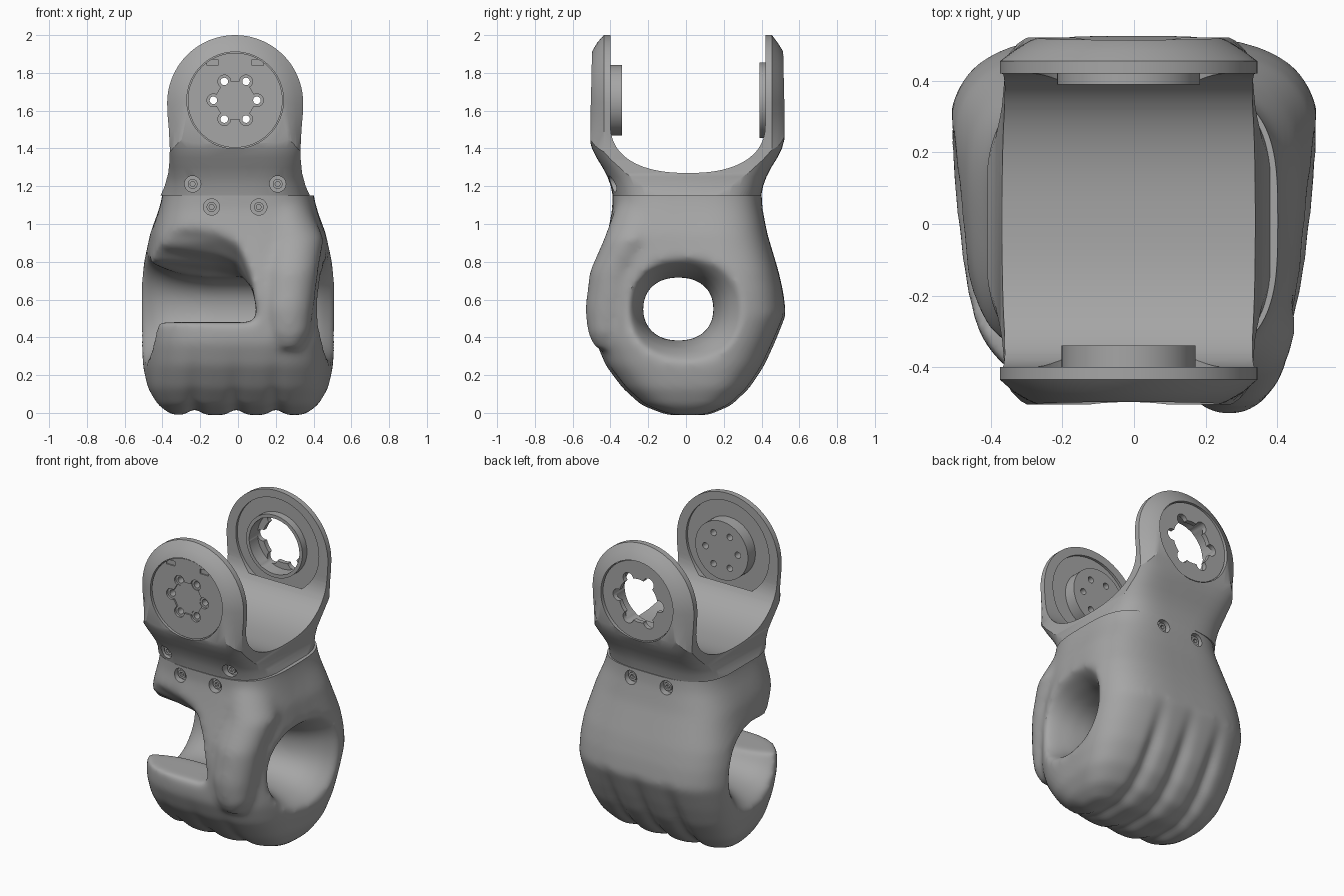
import bpy, bmesh
from math import sin, cos, pi, exp, radians
from mathutils import Vector

if "Cube" in bpy.data.objects:
    bpy.data.objects.remove(bpy.data.objects["Cube"])

grey = bpy.data.materials.new("plain grey")
grey.use_nodes = True
grey.diffuse_color = (0.38, 0.38, 0.38, 1)
grey.node_tree.nodes["Principled BSDF"].inputs["Base Color"].default_value = (0.38, 0.38, 0.38, 1)

CX, CZ = -0.015, 1.655     # joint axis of the bracket


def loft(name, rings):
    """Skin a closed solid through rings with equal point counts."""
    bm = bmesh.new()
    rows = [[bm.verts.new(p) for p in ring] for ring in rings]
    n = len(rows[0])
    for a, b in zip(rows, rows[1:]):
        for i in range(n):
            j = (i + 1) % n
            bm.faces.new((a[i], a[j], b[j], b[i]))
    bm.faces.new(rows[0])
    bm.faces.new(rows[-1])
    bmesh.ops.recalc_face_normals(bm, faces=bm.faces)
    mesh = bpy.data.meshes.new(name)
    bm.to_mesh(mesh)
    bm.free()
    mesh.materials.append(grey)
    obj = bpy.data.objects.new(name, mesh)
    bpy.context.scene.collection.objects.link(obj)
    return obj


def turned(name, x, z, steps, n=64):
    """Solid of revolution about a y-directed axis; steps are (y, radius)."""
    return loft(name, [[(x + r * cos(2 * pi * i / n), y, z + r * sin(2 * pi * i / n))
                        for i in range(n)] for y, r in steps])


def rod(x, z, y0, y1, r, n=32):
    return turned("cutter", x, z, [(y0, r), (y1, r)], n)


def block(x0, x1, y0, y1, z0, z1):
    return loft("cutter", [[(x0, y0, z), (x1, y0, z), (x1, y1, z), (x0, y1, z)] for z in (z0, z1)])


def use_modifier(obj, kind, **settings):
    mod = obj.modifiers.new(kind.lower(), kind)
    for key, value in settings.items():
        setattr(mod, key, value)
    bpy.context.view_layer.objects.active = obj
    bpy.ops.object.modifier_apply(modifier=mod.name)


def combine(obj, other, operation="DIFFERENCE"):
    use_modifier(obj, "BOOLEAN", object=other, operation=operation, solver="EXACT")
    bpy.data.objects.remove(other)


def power(v, e):
    return abs(v) ** e * (1 if v >= 0 else -1)


def clamp(v):
    return max(0.0, min(1.0, v))


def oval(z, y0, y1, hx, cx=0.0, n=4.0, count=64):
    """Rounded rectangle in plan."""
    points = []
    for i in range(count):
        a = 2 * pi * i / count
        points.append(Vector((cx + hx * power(cos(a), 2 / n),
                              (y0 + y1) / 2 + (y1 - y0) / 2 * power(sin(a), 2 / n), z)))
    return points


# Fist: solid body, wider at the back of the hand
rings = []
for z, y0, y1, hx in [(-.012, -.1, .12, .38), (.04, -.235, .24, .455), (.13, -.335, .335, .51),
                      (.25, -.425, .415, .535), (.37, -.475, .47, .545), (.52, -.48, .53, .545),
                      (.64, -.475, .515, .545), (.75, -.46, .49, .535), (.95, -.415, .43, .48),
                      (1.08, -.39, .405, .42), (1.15, -.39, .4, .4), (1.25, -.39, .4, .395)]:
    ring = oval(z, y0, y1, hx, n=3.4)
    taper = clamp((1.1 - z) / .3)
    for p in ring:
        p.x *= 1 + taper * (.22 * p.y - .08)
    rings.append(ring)
fist = loft("fist", rings)

# Grip tunnel, flaring like the inside of a ring
turn = [2 * pi * i / 40 for i in range(40)]
flare = [(.17, 1), (.28, 1.08), (.37, 1.22), (.44, 1.42), (.5, 1.7), (.58, 2.2)]
flare = [(-x, s) for x, s in reversed(flare)] + flare
combine(fist, loft("cutter", [[(x, -.04 + .187 * s * power(cos(a), .9),
                                .55 + .168 * s * power(sin(a), .9)) for a in turn]
                              for x, s in flare]))

# Front opening above the finger tips, its roof rising to the front and outer side
opening = [(-.8, .48), (.08, .48), (.1, .53), (.08, .64), (0, .73), (-.1, .755), (-.8, .76)]
combine(fist, loft("cutter", [[(x, y, z + lift * (.6 - 1.4 * x) * (z > .7)) for x, z in opening]
                              for y, lift in [(-.06, -.02), (-.2, .04), (-.3, .11), (-.38, .22), (-.8, .8)]]))

# Thumb running from the wrist down onto the fingers
combine(fist, loft("thumb", [oval(z, cy - ry, cy + ry, rx, cx, 2, 32) for z, cx, cy, rx, ry in [
    (.34, .27, -.43, .06, .05), (.42, .27, -.42, .11, .1), (.55, .265, -.4, .135, .135),
    (.75, .28, -.37, .145, .14), (.92, .295, -.28, .16, .155), (1.1, .23, -.2, .15, .17)]]), "UNION")
use_modifier(fist, "REMESH", mode="VOXEL", voxel_size=.015)
use_modifier(fist, "SMOOTH", factor=.5, iterations=30)

# Grooves between the fingers, fainter on the finger tips
for v in fist.data.vertices:
    x, y, z = v.co
    out = Vector((0, y, z - .5))
    if z < .55 and out.length > .36:
        depth = .027 * clamp((.55 - z) / .3) * clamp(1 + (y + .1) * 2.6)
        depth *= sum(exp(-((x - g) / .045) ** 2) for g in (-.23, -.01, .2))
        v.co -= out.normalized() * depth
combine(fist, block(-1, 1, -1, 1, 1.15, 2))

# Bracket outline, inset towards its outer faces
half = [(.395, 1.1515), (.373, 1.2), (.354, 1.27), (.347, 1.34), (.346, 1.4), (.351, 1.5), (.358, 1.58)]
arc = [(.36 * cos(pi * i / 40), 1.64 + .36 * sin(pi * i / 40)) for i in range(41)]
outline = half + arc + [(-x, z) for x, z in reversed(half)]


def plate_ring(y, s):
    ring = []
    for x, z in outline:
        inset = 1 + (s - 1) * clamp((z - 1.2) / .4)
        ring.append((CX + x * inset, y, z if z < 1.64 else 1.64 + (z - 1.64) * s))
    return ring


bracket = loft("bracket", [plate_ring(y, s) for y, s in [
    (-.505, .7), (-.495, .77), (-.47, .89), (-.435, 1),
    (.455, 1), (.485, .89), (.512, .77), (.522, .7)]])
combine(bracket, loft("cutter", [oval(z, -d, d + .01, w, CX, n, 96) for z, d, w, n in [
    (1.15, .388, .4, 3.4), (1.2, .398, .386, 3.8), (1.25, .416, .38, 4.3), (1.3, .442, .38, 5),
    (1.35, .473, .385, 5.5), (1.4, .498, .395, 6), (1.46, .515, .42, 7), (1.55, .535, .5, 8),
    (1.7, .55, .65, 10), (2.1, .55, .8, 10)]]), "INTERSECT")

# Open cradle between the two plates
cradle = [(.01 + .41 * power(cos(a), .85), 1.53 + .26 * power(sin(a), .85))
          for a in [pi + pi * i / 40 for i in range(41)]] + [(.42, 2.2), (-.4, 2.2)]
combine(bracket, loft("cutter", [[(x, y, z) for y, z in cradle] for x in (-.8, .8)]))
for side, face, seat in ((-1, .4, .45), (1, .42, .465)):
    combine(bracket, rod(CX, CZ, side * (face - .02), side * (face + .016), .295, 64))
    combine(bracket, rod(CX, CZ, side * seat, side * .7, .256, 64))
    combine(bracket, rod(CX, CZ, side * .3, side * .7, .183, 64))

# Front joint disc with inner boss, hexagonal recess and bolt holes
front_disc = turned("front_disc", CX, CZ, [(-.492, .251), (-.44, .251), (-.44, .187), (-.34, .187)])
spots = [(.115 * cos(pi * k / 3), .115 * sin(pi * k / 3)) for k in range(6)]
combine(front_disc, turned("cutter", CX, CZ, [(-.6, .115), (-.482, .115)], 6))
for x, z in spots:
    combine(front_disc, rod(CX + x, CZ + z, -.6, -.478, .034))
    combine(front_disc, rod(CX + x, CZ + z, -.7, -.2, .02, 20))
for tilt in (-1, 1):
    x = CX + .12 * tilt
    combine(front_disc, block(x - .03, x + .03, -.6, -.484, 1.84, 1.87))

# Rear joint ring with a lobed opening
rear_ring = turned("rear_ring", CX, CZ, [(.39, .2), (.455, .2), (.455, .251), (.505, .251)])
combine(rear_ring, rod(CX, CZ, .2, .475, .178, 64))
combine(rear_ring, rod(CX, CZ, .3, .7, .138, 48))
for x, z in spots:
    combine(rear_ring, rod(CX + x * 1.25, CZ + z * 1.25, .3, .7, .037))

# Screw holes and screws around the seam
parts = [fist, bracket, front_disc, rear_ring]
for host, x, z, side, face in [(fist, -.14, 1.09, -1, .385), (fist, .11, 1.09, -1, .385),
                               (fist, -.14, 1.09, 1, .4), (fist, .11, 1.09, 1, .4),
                               (bracket, -.24, 1.212, -1, .38), (bracket, .21, 1.212, -1, .38)]:
    combine(host, rod(x, z, side * (face - .035), side * .6, .043))
    screw = turned("screw", x, z, [(side * (face - .05), .026), (side * (face - .012), .026)], 24)
    combine(screw, turned("cutter", x, z, [(side * (face - .03), .014), (side * .6, .014)], 6))
    parts.append(screw)

# Smooth shading with crisp machined edges
bpy.ops.object.select_all(action="DESELECT")
for part in parts:
    part.select_set(True)
bpy.context.view_layer.objects.active = fist
bpy.ops.object.shade_smooth_by_angle(angle=radians(30))
